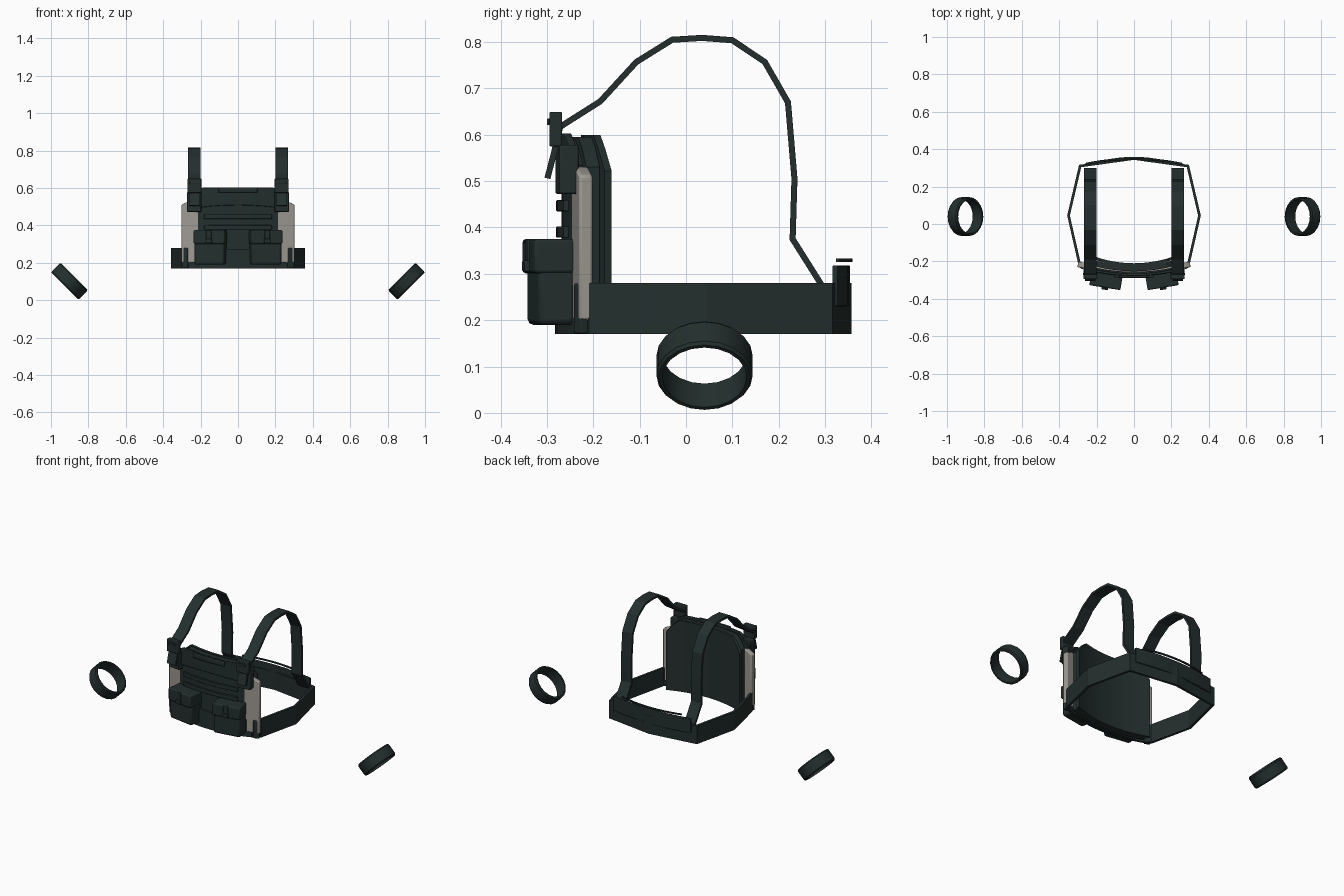
import bpy, bmesh, math
from mathutils import Vector, Matrix

if "Cube" in bpy.data.objects:
    bpy.data.objects.remove(bpy.data.objects["Cube"], do_unlink=True)


def material(name, rgb):
    m = bpy.data.materials.new(name)
    m.use_nodes = True
    m.diffuse_color = (*rgb, 1)
    m.node_tree.nodes["Principled BSDF"].inputs["Base Color"].default_value = (*rgb, 1)
    return m


FABRIC = material("dark green fabric", (0.017, 0.028, 0.027))
GREY = material("plate grey", (0.34, 0.32, 0.29))


def finish(name, bm, mat=FABRIC, bevel=0, angle=30):
    bmesh.ops.recalc_face_normals(bm, faces=bm.faces)
    mesh = bpy.data.meshes.new(name)
    bm.to_mesh(mesh)
    bm.free()
    mesh.materials.append(mat)
    ob = bpy.data.objects.new(name, mesh)
    bpy.context.collection.objects.link(ob)
    if bevel:
        mod = ob.modifiers.new("Bevel", "BEVEL")
        mod.width, mod.segments, mod.limit_method = bevel, 2, "ANGLE"
    bpy.ops.object.select_all(action="DESELECT")
    ob.select_set(True)
    bpy.context.view_layer.objects.active = ob
    bpy.ops.object.shade_smooth_by_angle(angle=math.radians(angle))
    return ob


def box(name, loc, size, rz=0, rx=0, bevel=0.004):
    bm = bmesh.new()
    bmesh.ops.create_cube(bm, size=1)
    bm.transform(Matrix.Translation(loc) @ Matrix.Rotation(rz, 4, "Z")
                 @ Matrix.Rotation(rx, 4, "X") @ Matrix.Diagonal((*size, 1)))
    return finish(name, bm, bevel=bevel)


def band(name, path, thick, lo, hi, closed=False, upright=True, **kw):
    """Thick ribbon along a flat path, spanning lo..hi across it."""
    pts = [Vector(p) for p in path]
    n = len(pts)
    bm = bmesh.new()
    rings = []
    for i, p in enumerate(pts):
        before = pts[i - 1] if closed or i else p
        after = pts[(i + 1) % n] if closed or i < n - 1 else p
        a, b = (p - before).normalized(), (after - p).normalized()
        t = (a + b).normalized()
        miter = max(0.6, t.dot(b if b.length else a))
        off = Vector((-t.y, t.x)) * thick / 2 / miter
        low, high = [f(p) if callable(f) else f for f in (lo, hi)]
        ring = []
        for s, h in ((-1, low), (1, low), (1, high), (-1, high)):
            q = p + s * off
            ring.append(bm.verts.new((q.x, q.y, h) if upright else (h, q.x, q.y)))
        rings.append(ring)
    for i in range(n if closed else n - 1):
        r, q = rings[i], rings[(i + 1) % n]
        for j in range(4):
            k = (j + 1) % 4
            bm.faces.new((r[j], r[k], q[k], q[j]))
    if not closed:
        bm.faces.new(rings[0])
        bm.faces.new(rings[-1][::-1])
    return finish(name, bm, **kw)


def arc(half, y, curve, steps=14):
    xs = [half * (2 * i / steps - 1) for i in range(steps + 1)]
    return [(x, y + curve * x * x) for x in xs]


def cut_corner(top, flat, slope):
    return lambda p: top - max(0, abs(p.x) - flat) * slope


# Chest panel layers
band("inner_panel", arc(0.25, -0.218, 0.8), 0.016, 0.172, cut_corner(0.60, 0.19, 1.3))
band("armour_plate", arc(0.30, -0.247, 0.35), 0.03, 0.2, cut_corner(0.53, 0.27, 0.6),
     mat=GREY, bevel=0.006)
band("front_cover", arc(0.255, -0.262, 0.5), 0.014, 0.172, cut_corner(0.59, 0.2, 1))
band("padding", arc(0.24, -0.238, 0.65), 0.03, 0.175, cut_corner(0.595, 0.19, 1.3))
band("top_flap", arc(0.262, -0.271, 0.5), 0.014, lambda p: 0.508 - 0.3 * p.x * p.x,
     cut_corner(0.603, 0.2, 0.8), bevel=0.003)
band("lower_front_panel", arc(0.29, -0.276, 0.75), 0.014, 0.17, 0.275)
for z in (0.447, 0.39):
    band("webbing_row", arc(0.18, -0.274, 0.5), 0.012, z - 0.012, z + 0.012, bevel=0.002)
band("grab_handle", arc(0.105, -0.283, 0.4), 0.014, 0.575, 0.603, bevel=0.005)

# Waist belt, running round the sides and back
band("waist_belt", [(-0.27, -0.222), (-0.293, -0.205), (-0.35, 0.045), (-0.288, 0.31),
                    (0, 0.35), (0.288, 0.31), (0.35, 0.045), (0.293, -0.205), (0.27, -0.222)],
     0.014, 0.17, 0.28, angle=10)

# Back strap and its thin upper cord
band("back_strap", arc(0.26, 0.348, -0.4), 0.012, 0.23, 0.318, bevel=0.003)
band("back_cord", arc(0.2, 0.355, -0.7), 0.008, 0.325, 0.333)

shoulder = [(-0.275, 0.615), (-0.185, 0.672), (-0.107, 0.757), (-0.03, 0.805), (0.035, 0.809),
            (0.1, 0.804), (0.17, 0.757), (0.22, 0.67), (0.234, 0.505), (0.23, 0.375), (0.295, 0.272)]

for side, label in ((1, "left"), (-1, "right")):
    # Shoulder strap with buckle, anchor and loose end
    inner, outer = side * 0.2, side * 0.268
    band(label + "_shoulder_strap", shoulder, 0.013, inner, outer, upright=False, angle=15)
    band(label + "_strap_tail", [(-0.272, 0.615), (-0.285, 0.56), (-0.299, 0.506)], 0.013,
         side * 0.205, side * 0.263, upright=False)
    x = side * 0.233
    box(label + "_strap_buckle", (x, -0.281, 0.612), (0.076, 0.028, 0.075))
    box(label + "_buckle_bar", (x, -0.297, 0.628), (0.05, 0.006, 0.014), bevel=0.002)
    box(label + "_strap_anchor", (x, -0.257, 0.525), (0.075, 0.042, 0.105), side * 0.12)
    box(label + "_belt_keeper", (side * 0.28, -0.222, 0.225), (0.035, 0.03, 0.108), side * 0.5)

    # Pouch with flap, strap and clasp
    turn = Matrix.Rotation(side * 0.16, 4, "Z")
    centre = Vector((side * 0.147, -0.285, 0.282))

    def pouch_part(name, offset, size, bevel):
        box(label + name, centre + turn @ Vector(offset), size, side * 0.16, bevel=bevel)

    pouch_part("_pouch", (0, 0, 0), (0.162, 0.092, 0.184), 0.012)
    pouch_part("_pouch_flap", (0, -0.008, 0.056), (0.168, 0.096, 0.074), 0.007)
    pouch_part("_pouch_strap", (0, -0.057, 0.06), (0.028, 0.007, 0.066), 0.002)
    pouch_part("_pouch_clasp", (0, -0.06, 0.035), (0.036, 0.014, 0.024), 0.003)

    # Separate arm band, tilted outward
    bm = bmesh.new()
    segments = 20
    profile = [(0.091, -0.036), (0.099, -0.036), (0.104, -0.029),
               (0.104, 0.029), (0.099, 0.036), (0.091, 0.036)]
    rings = []
    for i in range(segments):
        a = 2 * math.pi * i / segments
        rings.append([bm.verts.new((r * math.cos(a), r * math.sin(a), h)) for r, h in profile])
    for i, ring in enumerate(rings):
        nxt = rings[(i + 1) % segments]
        for j in range(len(profile)):
            k = (j + 1) % len(profile)
            bm.faces.new((ring[j], ring[k], nxt[k], nxt[j]))
    bm.transform(Matrix.Translation((side * 0.901, 0.04, 0.102))
                 @ Matrix.Rotation(side * math.radians(135), 4, "Y"))
    finish(label + "_arm_band", bm)
